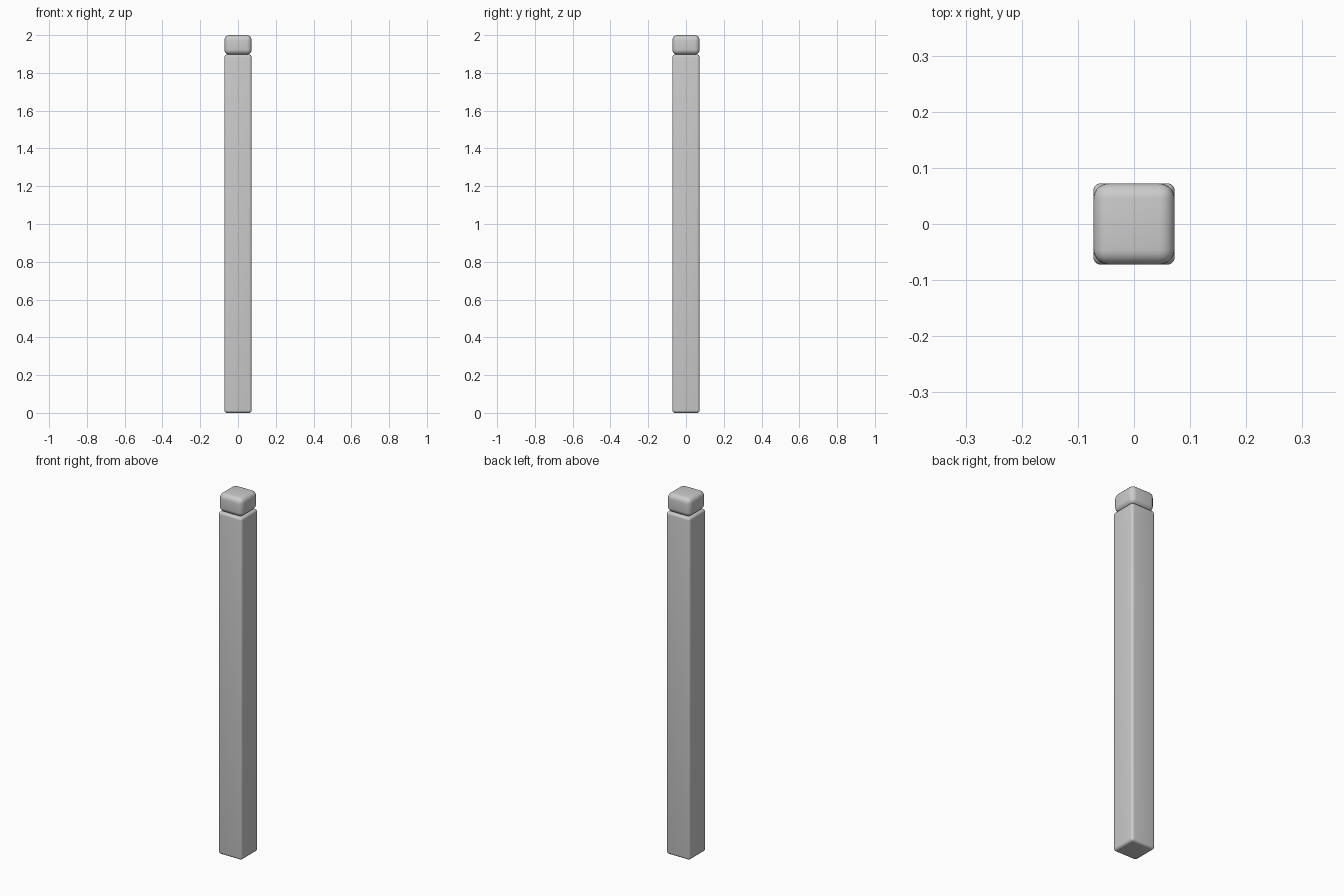
import bpy

if "Cube" in bpy.data.objects:
    bpy.data.objects.remove(bpy.data.objects["Cube"])

WIDTH = 0.145
SPLIT = 1.897  # height where the cap meets the shaft


def rounded_block(name, z0, z1, radius):
    """Square block between two heights with rounded edges."""
    bpy.ops.mesh.primitive_cube_add(size=1, location=(0, 0, (z0 + z1) / 2))
    ob = bpy.context.object
    ob.name = name
    ob.scale = (WIDTH, WIDTH, z1 - z0)
    bpy.ops.object.transform_apply(location=False, rotation=False, scale=True)
    mod = ob.modifiers.new("rounding", 'BEVEL')
    mod.width = radius
    mod.segments = 5
    bpy.ops.object.modifier_apply(modifier=mod.name)
    bpy.ops.object.shade_smooth_by_angle()
    return ob


# Tall shaft with tight edges
rounded_block("post_shaft", 0.0, SPLIT, 0.014)

# Softer cap block on top
rounded_block("post_cap", SPLIT, 2.0, 0.027)
